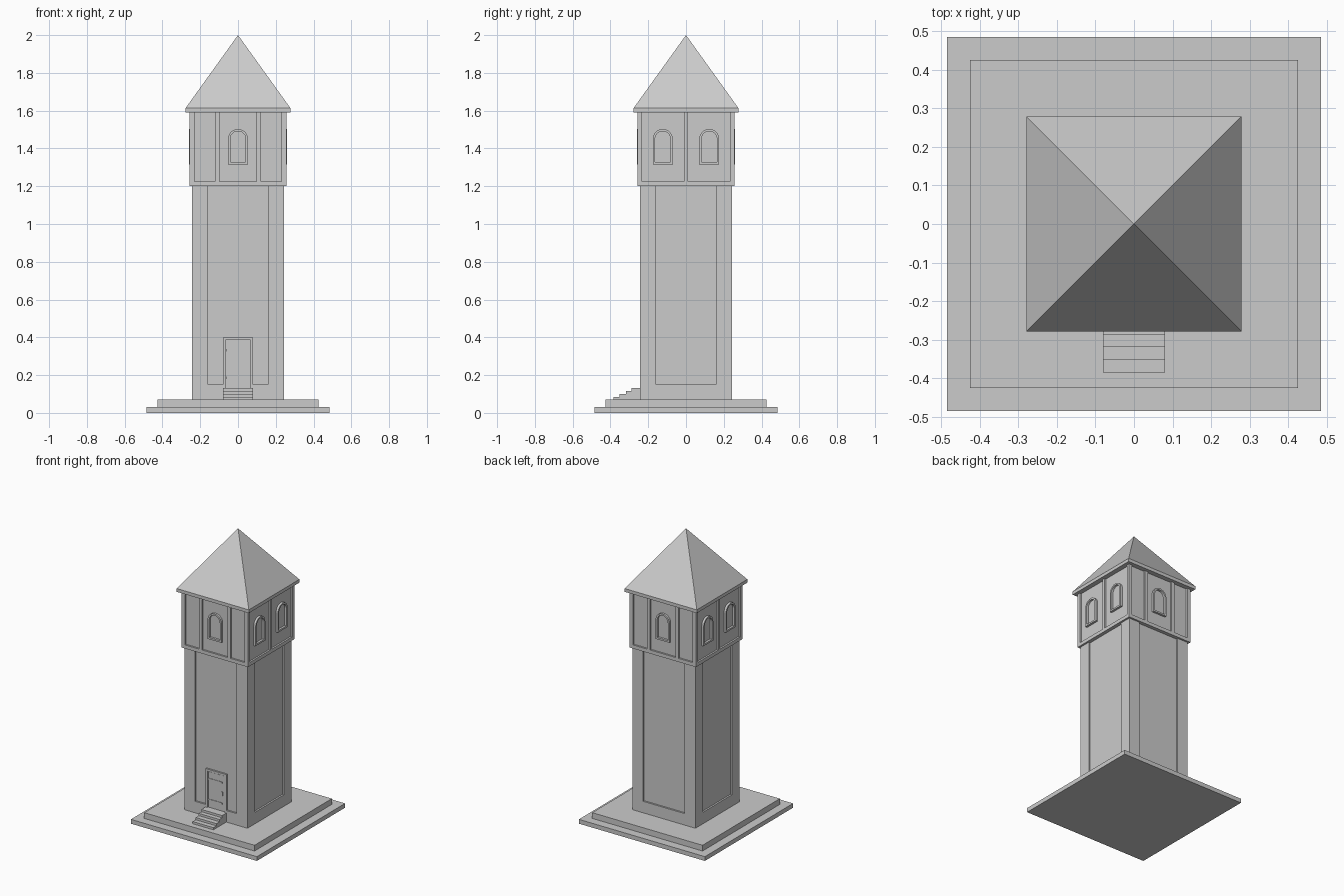
import bpy, bmesh, math
from mathutils import Matrix, Vector

if "Cube" in bpy.data.objects:
    bpy.data.objects.remove(bpy.data.objects["Cube"], do_unlink=True)

stone = bpy.data.materials.new("pale grey stone")
stone.use_nodes = True
GREY = (0.6, 0.6, 0.6, 1)
stone.diffuse_color = GREY
stone.node_tree.nodes["Principled BSDF"].inputs["Base Color"].default_value = GREY


def finish(name, bm):
    bmesh.ops.recalc_face_normals(bm, faces=bm.faces[:])
    mesh = bpy.data.meshes.new(name)
    bm.to_mesh(mesh)
    bm.free()
    mesh.materials.append(stone)
    obj = bpy.data.objects.new(name, mesh)
    bpy.context.collection.objects.link(obj)
    return obj


def add_box(bm, x, y, z, turn=0):
    """Box between the given ranges, turned to one of the four sides."""
    size = Vector((x[1] - x[0], y[1] - y[0], z[1] - z[0]))
    mid = Vector((sum(x) / 2, sum(y) / 2, sum(z) / 2))
    spin = Matrix.Rotation(turn * math.pi / 2, 4, 'Z')
    bmesh.ops.create_cube(bm, size=1, matrix=spin @ Matrix.Translation(mid) @ Matrix.Diagonal(size).to_4x4())


def boxes(name, parts):
    bm = bmesh.new()
    for p in parts:
        add_box(bm, *p)
    return finish(name, bm)


def square(name, half, z0, z1):
    return boxes(name, [((-half, half), (-half, half), (z0, z1))])


def carve(target, parts):
    """Cut box recesses, then discard the cutter."""
    cutter = boxes("recess_cutter", parts)
    cutter.hide_render = True
    mod = target.modifiers.new("recesses", 'BOOLEAN')
    mod.operation, mod.solver, mod.object = 'DIFFERENCE', 'EXACT', cutter
    bpy.context.view_layer.update()
    graph = bpy.context.evaluated_depsgraph_get()
    result = bpy.data.meshes.new_from_object(target.evaluated_get(graph))
    target.modifiers.clear()
    target.data = result
    bpy.data.objects.remove(cutter, do_unlink=True)


# Stepped plinth
square("lower_plinth", 0.485, 0, 0.03)
square("upper_plinth", 0.425, 0.03, 0.07)

# Shaft with a tall recessed panel on each side and a doorway
SHAFT, HEAD, DEPTH = 0.243, 0.256, 0.012
shaft = square("shaft", SHAFT, 0.07, 1.21)
cut_y = (-SHAFT - 0.05, -SHAFT + DEPTH)
carve(shaft, [((-0.16, 0.16), cut_y, (0.15, 1.3), k) for k in range(4)])
carve(shaft, [((-0.066, 0.066), cut_y, (0.132, 0.386))])

# Door: frame, leaf, hinge straps and handle
boxes("door_frame", [
    ((-0.08, -0.066), (-SHAFT, -0.22), (0.15, 0.4)),
    ((0.066, 0.08), (-SHAFT, -0.22), (0.15, 0.4)),
    ((-0.066, 0.066), (-SHAFT, -0.22), (0.386, 0.4))])
boxes("door_leaf", [((-0.062, 0.062), (-0.237, -0.22), (0.134, 0.382))])
boxes("door_straps", [((-0.062, 0.045), (-0.24, -0.23), (z, z + 0.012)) for z in (0.18, 0.325)])
boxes("door_handle", [((0.042, 0.052), (-0.243, -0.23), (0.245, 0.27))])

# Entrance steps
bm = bmesh.new()
edges = (-0.385, -0.352, -0.318, -0.288)
profile = [(-0.235, 0.07), (edges[0], 0.07)]
for i, y in enumerate(edges):
    top = 0.085 + 0.0157 * i
    profile += [(y, top), (edges[i + 1] if i < 3 else -0.235, top)]
side = bm.faces.new([bm.verts.new((-0.08, y, z)) for y, z in profile])
moved = bmesh.ops.extrude_face_region(bm, geom=[side])["geom"]
bmesh.ops.translate(bm, vec=(0.16, 0, 0), verts=[v for v in moved if isinstance(v, bmesh.types.BMVert)])
finish("entrance_steps", bm)

# Belfry storey: three panels front and back, two on the sides
belfry = square("belfry", HEAD, 1.2, 1.6)
panels = {0: [(-0.23, -0.122), (-0.098, 0.098), (0.122, 0.23)], 1: [(-0.233, -0.01), (0.01, 0.233)]}
carve(belfry, [(x, (-HEAD - 0.05, -HEAD + DEPTH), (1.225, 1.7), k)
               for k in range(4) for x in panels[k % 2]])


def arch(cx, half, z0, spring, y):
    arc = [math.pi * i / 12 for i in range(13)]
    return ([(cx - half, y, z0), (cx + half, y, z0)] +
            [(cx + half * math.cos(a), y, spring + half * math.sin(a)) for a in arc])


def window_frame(name, cx, turn):
    bm = bmesh.new()
    front, back = -HEAD - 0.003, -HEAD + DEPTH + 0.002
    rings = [[bm.verts.new(p) for p in arch(cx, half, z0, 1.45, y)]
             for half, z0, y in ((0.053, 1.316, back), (0.053, 1.316, front),
                                 (0.041, 1.328, front), (0.041, 1.328, back))]
    n = len(rings[0])
    for a, b in zip(rings, rings[1:] + rings[:1]):
        for i in range(n):
            j = (i + 1) % n
            bm.faces.new((a[i], a[j], b[j], b[i]))
    bmesh.ops.rotate(bm, verts=bm.verts[:], cent=(0, 0, 0), matrix=Matrix.Rotation(turn * math.pi / 2, 3, 'Z'))
    finish(name, bm)


# Arched windows
for k, label in enumerate(("front", "left", "back", "right")):
    for i, cx in enumerate((0,) if k % 2 == 0 else (-0.123, 0.123)):
        window_frame(f"{label}_window_{i + 1}", cx, k)

# Eave slab and pyramid roof
square("eave", 0.278, 1.59, 1.613)
bm = bmesh.new()
base = [bm.verts.new((x * 0.278, y * 0.278, 1.613)) for x, y in ((-1, -1), (1, -1), (1, 1), (-1, 1))]
apex = bm.verts.new((0, 0, 2))
bm.faces.new(base)
for i in range(4):
    bm.faces.new((base[i], base[(i + 1) % 4], apex))
finish("roof", bm)
